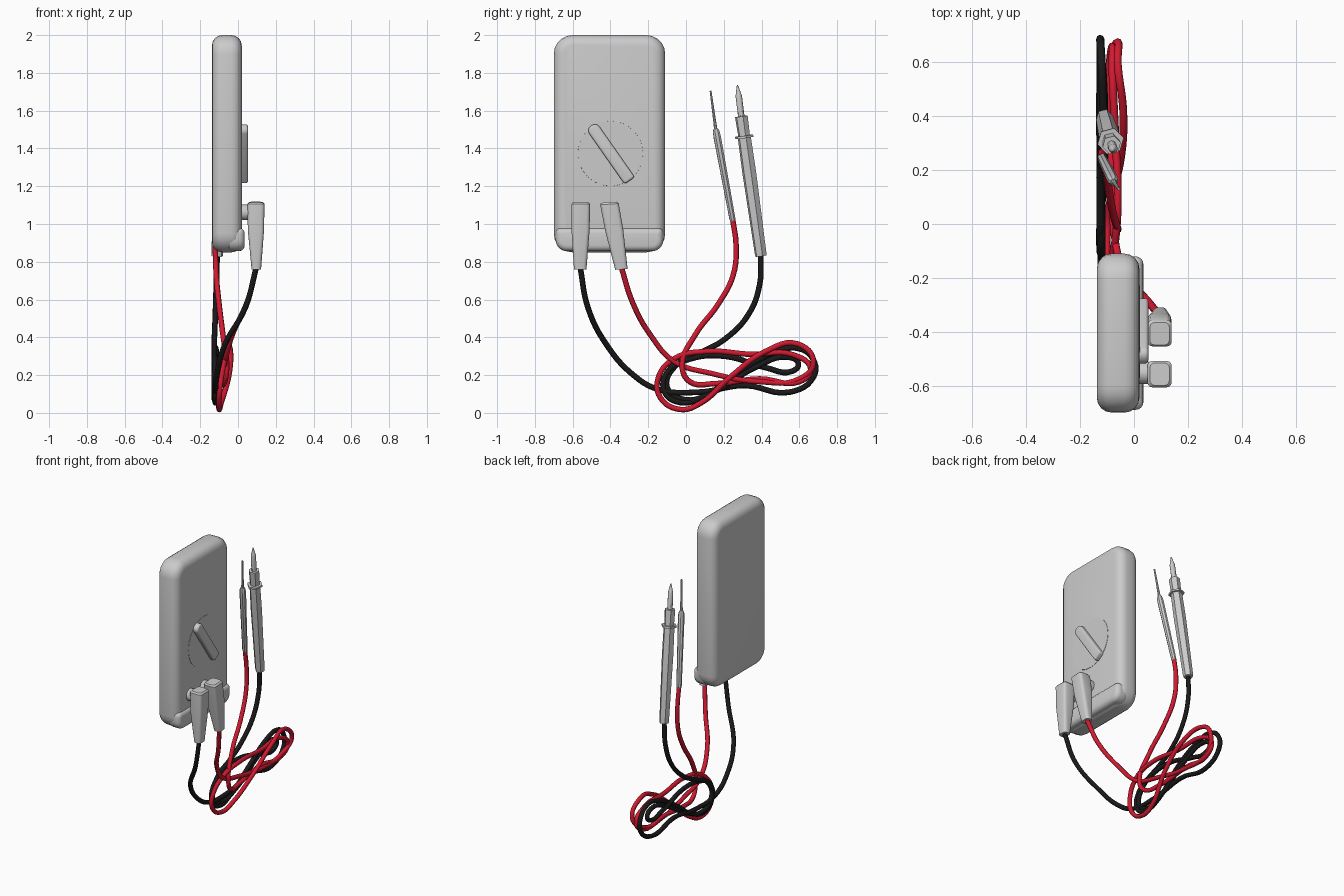
import bpy, bmesh, math
from mathutils import Vector

if "Cube" in bpy.data.objects:
    bpy.data.objects.remove(bpy.data.objects["Cube"])


def loft(name, rings, angle=35):
    """Skin closed rings of equal length and cap both ends."""
    bm = bmesh.new()
    vr = [[bm.verts.new(p) for p in ring] for ring in rings]
    n = len(vr[0])
    for a, b in zip(vr, vr[1:]):
        for i in range(n):
            j = (i + 1) % n
            bm.faces.new((a[i], a[j], b[j], b[i]))
    bm.faces.new(vr[0][::-1])
    bm.faces.new(vr[-1])
    bmesh.ops.recalc_face_normals(bm, faces=bm.faces)
    me = bpy.data.meshes.new(name)
    bm.to_mesh(me)
    bm.free()
    ob = bpy.data.objects.new(name, me)
    bpy.context.collection.objects.link(ob)
    bpy.ops.object.select_all(action='DESELECT')
    bpy.context.view_layer.objects.active = ob
    ob.select_set(True)
    bpy.ops.object.shade_smooth_by_angle(angle=math.radians(angle))
    return ob


def round_rect(hw, hh, r_bottom, r_top, seg=5):
    """2D rounded rectangle outline around the origin."""
    pts = []
    for k, (sx, sy) in enumerate([(1, 1), (-1, 1), (-1, -1), (1, -1)]):
        r = max(r_top if sy > 0 else r_bottom, 0.003)
        for i in range(seg + 1):
            a = math.pi / 2 * (k + i / seg)
            pts.append((sx * (hw - r) + r * math.cos(a), sy * (hh - r) + r * math.sin(a)))
    return pts


def slab(name, y, z, hw, hh, x0, x1, rim, r_bottom, r_top, tilt=0, steps=4):
    """Plate in the YZ plane with rounded corners and rounded rims."""
    prof = []
    for i in range(steps + 1):
        a = math.pi / 2 * i / steps
        prof.append((x0 + rim * (1 - math.sin(a)), rim * (1 - math.cos(a))))
    prof = [(x0 + x1 - x, d) for x, d in prof]
    prof = [(x0 + x1 - x, d) for x, d in prof[::-1]] + prof
    c, s = math.cos(tilt), math.sin(tilt)
    rings = []
    for x, d in prof:
        o = round_rect(hw - d, hh - d, r_bottom - d, r_top - d)
        rings.append([(x, y + u * c - v * s, z + u * s + v * c) for u, v in o])
    return loft(name, rings)


def lathe(name, start, end, profile, sides, angle=35):
    """Turned part along start-end; profile = (fraction, radius)."""
    a, b = Vector(start), Vector(end)
    q = (b - a).to_track_quat('Z', 'Y')
    rings = []
    for t, r in profile:
        rings.append([a.lerp(b, t) + q @ Vector((r * math.cos(2 * math.pi * i / sides),
                                                 r * math.sin(2 * math.pi * i / sides), 0))
                      for i in range(sides)])
    return loft(name, rings, angle)


def cable(name, pts, radius, color):
    cu = bpy.data.curves.new(name, 'CURVE')
    cu.dimensions = '3D'
    cu.bevel_depth = radius
    cu.bevel_resolution = 2
    cu.resolution_u = 6
    cu.use_fill_caps = True
    sp = cu.splines.new('BEZIER')
    sp.bezier_points.add(len(pts) - 1)
    for bp, p in zip(sp.bezier_points, pts):
        bp.co = p
        bp.handle_left_type = bp.handle_right_type = 'AUTO'
    mat = bpy.data.materials.new(name + "_colour")
    mat.diffuse_color = color
    mat.use_nodes = True
    mat.node_tree.nodes["Principled BSDF"].inputs["Base Color"].default_value = mat.diffuse_color
    cu.materials.append(mat)
    ob = bpy.data.objects.new(name, cu)
    bpy.context.collection.objects.link(ob)


# Meter case, raised lower lip, dial plate and dial knob
slab("meter_case", -0.405, 1.425, 0.295, 0.575, -0.138, 0.02, 0.055, 0.10, 0.10)
slab("case_lower_lip", -0.405, 0.918, 0.285, 0.062, -0.06, 0.035, 0.03, 0.06, 0.03)
lathe("dial_plate", (0.0, -0.40, 1.373), (0.022, -0.40, 1.373), [(0, 0.175), (1, 0.172)], 40)
slab("dial_knob", -0.40, 1.375, 0.033, 0.178, 0.0, 0.053, 0.012, 0.014, 0.03, math.radians(35))

# Right-angle plugs: tapered body plus round pin into the case
for label, y_top, y_bot in (("black", -0.557, -0.56), ("red", -0.407, -0.342)):
    rings = []
    for z, hx, hy, cx in ((1.115, 0.036, 0.042, 0.095), (1.105, 0.045, 0.049, 0.095),
                          (0.97, 0.043, 0.048, 0.095), (0.76, 0.025, 0.033, 0.097)):
        t = (1.115 - z) / 0.355
        cy = y_top + (y_bot - y_top) * t
        dz = (y_bot - y_top) * 0.19
        rings.append([(cx + u, cy + v, z + v * dz / 0.355 * 2)
                      for u, v in round_rect(hx, hy, 0.018, 0.018, 3)])
    loft(label + "_plug_body", rings)
    lathe(label + "_plug_pin", (0.0, y_top + 0.004, 1.062), (0.07, y_top + 0.004, 1.062),
          [(0, 0.041), (1, 0.041)], 16)

# Thin probe: handle and needle
lathe("thin_probe_handle", (-0.12, 0.248, 1.015), (-0.075, 0.157, 1.505),
      [(0, 0.014), (0.03, 0.017), (0.9, 0.021), (0.97, 0.019), (1, 0.012)], 8)
lathe("thin_probe_needle", (-0.076, 0.159, 1.49), (-0.057, 0.13, 1.705),
      [(0, 0.010), (0.2, 0.008), (1, 0.005)], 8)

# Thick probe: hexagonal handle with finger guard, pointed tip
lathe("thick_probe_handle", (-0.11, 0.397, 0.83), (-0.083, 0.293, 1.57),
      [(0, 0.030), (0.02, 0.032), (0.6, 0.038), (0.845, 0.036), (0.845, 0.050),
       (0.862, 0.050), (0.862, 0.032), (1, 0.035)], 6, 25)
lathe("thick_probe_tip", (-0.083, 0.294, 1.56), (-0.075, 0.272, 1.735),
      [(0, 0.017), (0.68, 0.017), (0.72, 0.015), (1, 0.003)], 10)

# Loosely coiled leads
cable("black_lead", [
    (.097, -.56, .77), (.04, -.52, .56), (-.07, -.42, .36), (-.11, -.29, .21), (-.12, -.15, .125),
    (-.12, .07, .11), (-.125, .31, .145), (-.125, .55, .11), (-.125, .675, .19), (-.125, .675, .28),
    (-.12, .60, .34), (-.115, .47, .32), (-.11, .285, .22), (-.12, .10, .09), (-.12, -.03, .055),
    (-.12, -.115, .115), (-.12, -.095, .22), (-.12, .02, .285), (-.12, .205, .30), (-.12, .42, .24),
    (-.12, .56, .22), (-.12, .595, .26), (-.115, .54, .295), (-.11, .365, .24), (-.115, .155, .115),
    (-.125, -.005, .07), (-.125, -.10, .135), (-.125, -.055, .25), (-.125, .10, .33),
    (-.125, .205, .39), (-.12, .33, .52), (-.115, .39, .68), (-.11, .395, .84)],
    0.015, (0.01, 0.01, 0.01, 1))
cable("red_lead", [
    (.097, -.342, .77), (.05, -.285, .59), (-.03, -.19, .415), (-.07, -.06, .27), (-.08, .13, .21),
    (-.09, .39, .165), (-.09, .60, .18), (-.06, .675, .27), (-.06, .59, .365), (-.04, .42, .325),
    (-.05, .235, .19), (-.09, .075, .05), (-.10, -.03, .018), (-.10, -.135, .08), (-.09, -.148, .18),
    (-.07, -.065, .285), (-.06, .10, .325), (-.07, .34, .31), (-.08, .575, .305), (-.08, .66, .23),
    (-.09, .60, .165), (-.10, .39, .18), (-.09, .155, .155), (-.07, .02, .165), (-.06, -.02, .25),
    (-.08, .05, .415), (-.10, .17, .575), (-.115, .25, .73), (-.12, .265, .89), (-.12, .247, 1.025)],
    0.0145, (0.65, 0.01, 0.03, 1))
